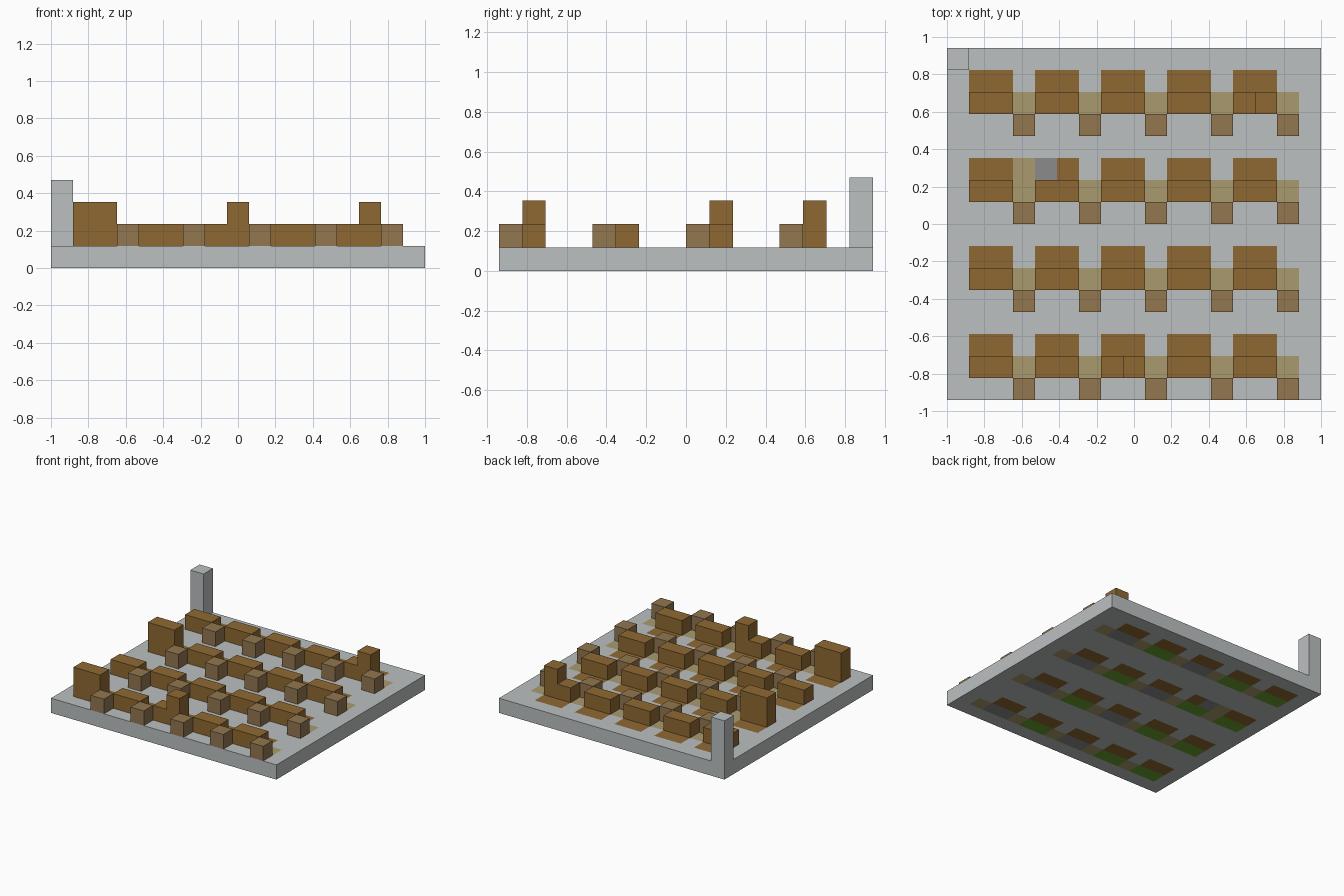
import bpy
import bmesh

U = 2 / 17            # size of one block
COLS, ROWS = 17, 16   # floor size in blocks

cube = bpy.data.objects.get("Cube")
if cube:
    bpy.data.objects.remove(cube, do_unlink=True)


def linear(c):
    c /= 255
    return c / 12.92 if c <= 0.04045 else ((c + 0.055) / 1.055) ** 2.4


def material(name, r, g, b):
    m = bpy.data.materials.new(name)
    m.use_nodes = True
    col = (linear(r), linear(g), linear(b), 1)
    m.diffuse_color = col
    m.node_tree.nodes["Principled BSDF"].inputs["Base Color"].default_value = col
    return m


stone = material("pale stone", 188, 192, 192)
wood = material("desk wood", 143, 105, 50)
seat = material("chair wood", 146, 119, 80)
sand = material("sand", 170, 155, 110)
slate = material("slate gray", 139, 139, 139)
grass = material("grass green", 104, 160, 42)


def add_object(name, bm, mats):
    mesh = bpy.data.meshes.new(name)
    bm.to_mesh(mesh)
    bm.free()
    for m in mats:
        mesh.materials.append(m)
    ob = bpy.data.objects.new(name, mesh)
    bpy.context.collection.objects.link(ob)
    return ob


def block(name, mat, i, j, k, w=1, h=1):
    """Box placed by its lowest block cell, w cells wide and h cells high."""
    bm = bmesh.new()
    bmesh.ops.create_cube(bm, size=1)
    for v in bm.verts:
        v.co.x = (v.co.x + 0.5) * w + i - COLS / 2
        v.co.y = v.co.y + 0.5 + j - ROWS / 2
        v.co.z = (v.co.z + 0.5) * h + k
        v.co *= U
    return add_object(name, bm, [mat])


STONE, WOOD, SAND, SLATE, GRASS = range(5)


def floor_colour(i, j):
    """Colour of one floor cell, seen on both its top and underside."""
    line, desk, part = j % 4, (i - 1) // 3, (i - 1) % 3
    if i < 1 or i > 15:
        return STONE
    if j == 10 and i in (3, 4):
        return SAND if i == 3 else SLATE
    if line == 1:
        if part == 2:
            return SAND
        return SLATE if desk in (2, 4) else GRASS
    if line == 2 and part < 2:
        return WOOD
    return STONE


# Floor slab with coloured cells
bm = bmesh.new()
bmesh.ops.create_grid(bm, x_segments=COLS, y_segments=ROWS, size=0.5)
for v in bm.verts:
    v.co.x *= COLS * U
    v.co.y *= ROWS * U
    v.co.z = U
for f in bm.faces:
    c = f.calc_center_median()
    f.material_index = floor_colour(int(c.x / U + COLS / 2), int(c.y / U + ROWS / 2))
floor = add_object("floor", bm, [stone, wood, sand, slate, grass])
thick = floor.modifiers.new("thickness", "SOLIDIFY")
thick.thickness = U
thick.offset = -1

# Corner post
block("corner_post", stone, 0, ROWS - 1, 1, h=3)

# Four rows of five desks, each with a chair
for row in range(4):
    for n in range(5):
        i, j = 1 + 3 * n, 4 * row
        tall = n == 0 and row in (0, 2)
        block(f"desk_{row}_{n}", wood, i, j + 1, 1, w=2, h=2 if tall else 1)
        block(f"chair_{row}_{n}", seat, i + 2, j, 1)

# Raised halves on two desks
block("front_desk_riser", wood, 8, 1, 2)
block("back_desk_riser", wood, 14, 13, 2)
